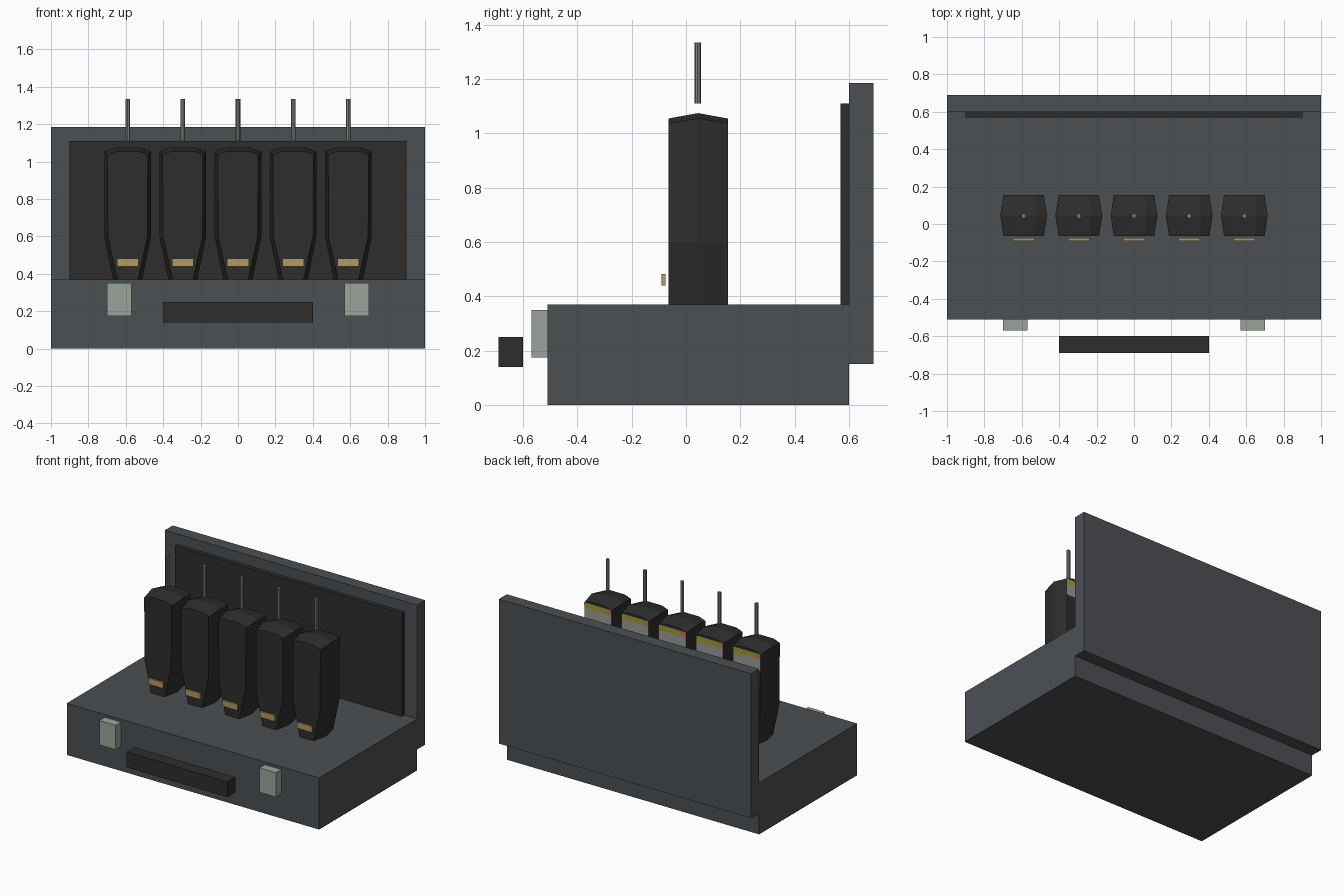
import bpy, bmesh
from mathutils import Vector

if "Cube" in bpy.data.objects:
    bpy.data.objects.remove(bpy.data.objects["Cube"])


def material(name, rgb):
    m = bpy.data.materials.new(name)
    m.diffuse_color = (*rgb, 1)
    m.use_nodes = True
    m.node_tree.nodes["Principled BSDF"].inputs["Base Color"].default_value = m.diffuse_color
    return m


SLATE = material("slate_grey", (0.072, 0.079, 0.088))
BLACK = material("soft_black", (0.027, 0.027, 0.027))
STEEL = material("pale_steel", (0.33, 0.37, 0.33))
BRASS = material("brass", (0.44, 0.32, 0.125))
NEEDLE = material("needle_grey", (0.21, 0.23, 0.21))
WHITE = material("label_grey", (0.31, 0.33, 0.31))
YELLOW = material("label_yellow", (0.36, 0.33, 0.03))
ORANGE = material("label_orange", (0.45, 0.22, 0.07))


def finish(name, bm, mats, loc=(0, 0, 0)):
    bmesh.ops.recalc_face_normals(bm, faces=bm.faces)
    me = bpy.data.meshes.new(name)
    bm.to_mesh(me)
    bm.free()
    for m in mats:
        me.materials.append(m)
    ob = bpy.data.objects.new(name, me)
    ob.location = loc
    bpy.context.collection.objects.link(ob)
    return ob


def box(name, x, y, z, mat):
    """Box from (min, max) pairs."""
    bm = bmesh.new()
    bmesh.ops.create_cube(bm, size=1)
    for v in bm.verts:
        v.co = Vector([(a + b) / 2 + c * (b - a) for (a, b), c in zip((x, y, z), v.co)])
    return finish(name, bm, [mat])


# Case: base, raised lid and lid lining
box("case_base", (-1, 1), (-0.51, 0.60), (0, 0.37), SLATE)
box("case_lid", (-1, 1), (0.60, 0.69), (0.15, 1.185), SLATE)
box("lid_lining", (-0.9, 0.9), (0.57, 0.60), (0.225, 1.11), BLACK)

# Handle and latches on the front
box("handle", (-0.4, 0.4), (-0.69, -0.60), (0.14, 0.25), BLACK)
for side, x in (("left", -0.635), ("right", 0.635)):
    box("latch_" + side, (x - 0.065, x + 0.065), (-0.57, -0.51), (0.175, 0.35), STEEL)


def vial(name, x):
    """Tapered outline in three layers, the middle one wider and taller."""
    thin = [(0.04, 0.30), (0.106, 0.60), (0.108, 1.037), (0.06, 1.055)]
    wide = [(0.063, 0.30), (0.125, 0.60), (0.125, 1.055), (0.065, 1.075)]
    bm = bmesh.new()
    rings = []
    for y, half in ((-0.065, thin), (0.045, wide), (0.155, thin)):
        outline = half + [(-px, pz) for px, pz in reversed(half)]
        rings.append([bm.verts.new((px, y, pz)) for px, pz in outline])
    n = len(rings[0])
    for a, b in zip(rings, rings[1:]):
        for i in range(n):
            j = (i + 1) % n
            bm.faces.new((a[i], a[j], b[j], b[i]))
    bm.faces.new(rings[0])
    bm.faces.new(rings[2])
    bm.normal_update()

    # Label on the back face: cut into bands and coloured by height
    def back_faces():
        return [f for f in bm.faces if f.calc_center_median().y > 0.154]

    for co, no in (((0, 0, 1.038), (0, 0, 1)), ((0, 0, 1.0), (0, 0, 1)),
                   ((0, 0, 0.92), (0, 0, 1)), ((-0.06, 0, 0), (1, 0, 0))):
        fs = back_faces()
        geom = fs + list({e for f in fs for e in f.edges}) + list({v for f in fs for v in f.verts})
        bmesh.ops.bisect_plane(bm, geom=geom, plane_co=co, plane_no=no)
    for f in back_faces():
        c = f.calc_center_bounds()
        if 0.92 < c.z < 1.0:
            f.material_index = 1
        elif 1.0 < c.z < 1.037:
            f.material_index = 2 if c.x > -0.06 else 3
    finish(name, bm, [BLACK, WHITE, YELLOW, ORANGE], (x, 0, 0))


def needle(name, x):
    bm = bmesh.new()
    bmesh.ops.create_cone(bm, cap_ends=True, segments=8, radius1=0.0125,
                          radius2=0.0125, depth=0.225)
    finish(name, bm, [NEEDLE], (x, 0.043, 1.2225))


# Row of five vials, each with a needle above and a brass plate in front
for i in range(5):
    x = (i - 2) * 0.295
    vial(f"vial_{i + 1}", x)
    needle(f"needle_{i + 1}", x)
    box(f"brass_plate_{i + 1}", (x - 0.058, x + 0.058), (-0.09, -0.076), (0.44, 0.483), BRASS)
